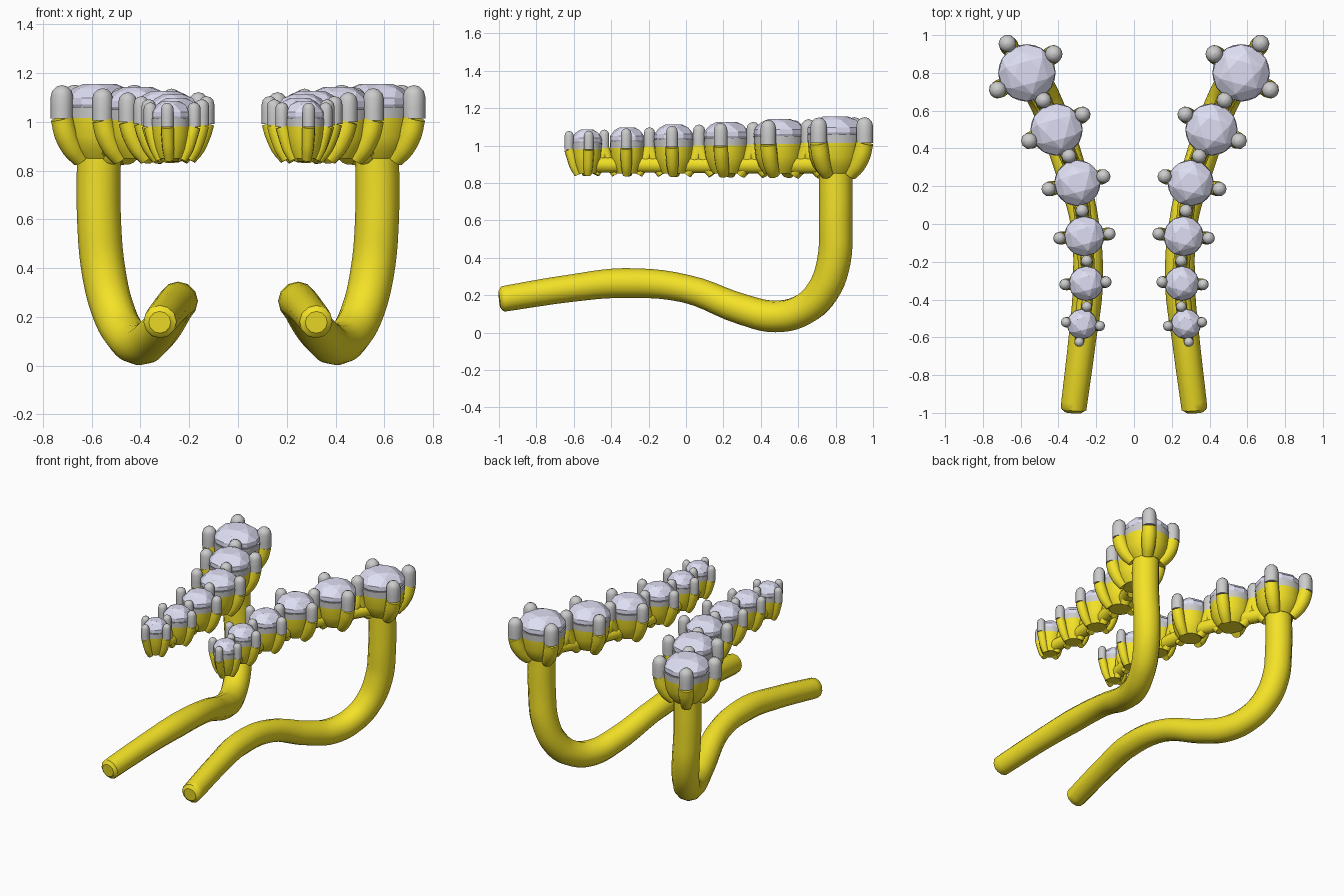
import bpy, bmesh, math
from math import sin, cos, pi

if "Cube" in bpy.data.objects:
    bpy.data.objects.remove(bpy.data.objects["Cube"])


def material(name, color):
    m = bpy.data.materials.new(name)
    m.diffuse_color = color
    m.use_nodes = True
    m.node_tree.nodes["Principled BSDF"].inputs["Base Color"].default_value = m.diffuse_color
    return m


GOLD = material("gold", (0.9, 0.76, 0.02, 1))
STONE = material("stone", (0.73, 0.73, 0.9, 1))


def finish(obj, mat, smooth=True):
    """Colour, shade and mirror a part to the other earring."""
    if mat:
        obj.data.materials.append(mat)
    bpy.ops.object.select_all(action='DESELECT')
    obj.select_set(True)
    bpy.context.view_layer.objects.active = obj
    if obj.type == 'CURVE':
        bpy.ops.object.convert(target='MESH')
        obj = bpy.context.object
    if smooth:
        bpy.ops.object.shade_smooth_by_angle(angle=math.radians(50))
    mod = obj.modifiers.new("mirror", 'MIRROR')
    mod.use_mirror_merge = False
    return obj


def tubes(name, paths, mat, res=3, steps=4):
    """Round tubes along smooth paths of (x, y, z, radius)."""
    cu = bpy.data.curves.new(name, 'CURVE')
    cu.dimensions = '3D'
    cu.bevel_depth = 1.0
    cu.bevel_resolution = res
    cu.resolution_u = steps
    cu.use_fill_caps = True
    for pts in paths:
        sp = cu.splines.new('BEZIER')
        sp.bezier_points.add(len(pts) - 1)
        for bp, (x, y, z, r) in zip(sp.bezier_points, pts):
            bp.co = (x, y, z)
            bp.radius = r
            bp.handle_left_type = bp.handle_right_type = 'AUTO'
    obj = bpy.data.objects.new(name, cu)
    bpy.context.collection.objects.link(obj)
    return finish(obj, mat)


def mesh_object(name, bm, mat, smooth=True):
    bmesh.ops.recalc_face_normals(bm, faces=bm.faces)
    me = bpy.data.meshes.new(name)
    bm.to_mesh(me)
    bm.free()
    obj = bpy.data.objects.new(name, me)
    bpy.context.collection.objects.link(obj)
    return finish(obj, mat, smooth)


def ring(bm, x, y, r, z, n, turn=0.0):
    return [bm.verts.new((x + r * cos(2 * pi * (i + turn) / n),
                          y + r * sin(2 * pi * (i + turn) / n), z)) for i in range(n)]


def lathe(bm, x, y, profile, n=24):
    """Closed round solid through (radius, z) rings."""
    rings = [ring(bm, x, y, r, z, n) for r, z in profile]
    for a, b in zip(rings, rings[1:]):
        for i in range(n):
            j = (i + 1) % n
            bm.faces.new((a[i], a[j], b[j], b[i]))
    bm.faces.new(rings[0])
    bm.faces.new(rings[-1])


# stones: x, y, radius (large at the back to small at the front)
GEMS = [(0.567, 0.80, 0.152), (0.41, 0.50, 0.138), (0.30, 0.217, 0.122),
        (0.263, -0.065, 0.106), (0.253, -0.315, 0.092), (0.275, -0.53, 0.08)]
# prongs: x, y, radius, stones they hold
PRONGS = [(0.67, 0.955, 0.047, [0]), (0.425, 0.90, 0.047, [0]), (0.722, 0.71, 0.046, [0]),
          (0.48, 0.655, 0.043, [0, 1]), (0.272, 0.58, 0.042, [1]), (0.555, 0.44, 0.043, [1]),
          (0.345, 0.36, 0.039, [1, 2]), (0.162, 0.252, 0.038, [2]), (0.452, 0.185, 0.038, [2]),
          (0.275, 0.07, 0.035, [2, 3]), (0.13, -0.052, 0.033, [3]), (0.395, -0.075, 0.033, [3]),
          (0.25, -0.195, 0.031, [3, 4]), (0.148, -0.307, 0.03, [4]), (0.366, -0.32, 0.03, [4]),
          (0.25, -0.437, 0.028, [4, 5]), (0.18, -0.54, 0.027, [5]), (0.36, -0.52, 0.027, [5]),
          (0.29, -0.625, 0.026, [5])]


def split_z(i):
    return 1.015 - 0.007 * i


# wire hook: down the back, under, and forward
tubes("ear_wire", [[(0.57, 0.80, 0.90, 0.09), (0.57, 0.80, 0.60, 0.09),
                    (0.55, 0.79, 0.38, 0.09), (0.51, 0.73, 0.22, 0.088),
                    (0.46, 0.63, 0.125, 0.086), (0.40, 0.48, 0.087, 0.085),
                    (0.34, 0.30, 0.125, 0.082), (0.26, 0.0, 0.235, 0.075),
                    (0.245, -0.33, 0.265, 0.08), (0.275, -0.62, 0.237, 0.073),
                    (0.32, -0.98, 0.18, 0.068), (0.321, -0.998, 0.178, 0.045)]], GOLD, 4, 5)

# bar under the stones
tubes("setting_bar", [[(x, y, 0.897, 0.032 + 0.12 * r) for x, y, r in GEMS]], GOLD, 3, 5)

# gold cups, grey collars and faceted stones
cups, collars, gems = bmesh.new(), bmesh.new(), bmesh.new()
for i, (x, y, r) in enumerate(GEMS):
    s, h = split_z(i), 0.065 + 0.5 * r
    lathe(cups, x, y, [(0.6 * r, 0.85), (0.8 * r, 0.89), (0.93 * r, 0.94), (0.98 * r, s)])
    lathe(collars, x, y, [(0.98 * r, s), (1.0 * r, s + 0.32 * h)])
    hull = []
    for k, z, n, t in ((0.9, 0.2, 12, 0), (1.0, 0.4, 12, 0), (0.99, 0.58, 12, 0),
                       (0.76, 0.86, 6, 0.25), (0.45, 1.0, 6, 0.75)):
        hull += ring(gems, x, y, k * r, s + z * h, n, t)
    bmesh.ops.convex_hull(gems, input=hull)
mesh_object("setting_cups", cups, GOLD)
mesh_object("setting_collars", collars, None)
mesh_object("stones", gems, STONE, smooth=False)

# prongs: gold curved claws below, grey rounded tips above
claws, tips = [], []
for px, py, pr, owners in PRONGS:
    s = sum(split_z(i) for i in owners) / len(owners)
    top = s + 0.05 + 1.85 * pr
    for i in owners:
        gx, gy, _ = GEMS[i]
        claws.append([(gx + (px - gx) * k, gy + (py - gy) * k, z, pr * w)
                      for k, z, w in ((0.5, 0.845, 0.75), (0.72, 0.89, 0.95),
                                      (0.9, 0.95, 1.05), (1.0, s, 1.02))])
    tips.append([(px, py, s - 0.002, pr), (px, py, top - pr, pr),
                 (px, py, top - 0.5 * pr, 0.87 * pr), (px, py, top - 0.13 * pr, 0.5 * pr),
                 (px, py, top, 0.05 * pr)])
tubes("prong_claws", claws, GOLD, 3, 3)
tubes("prong_tips", tips, None, 3, 2)
